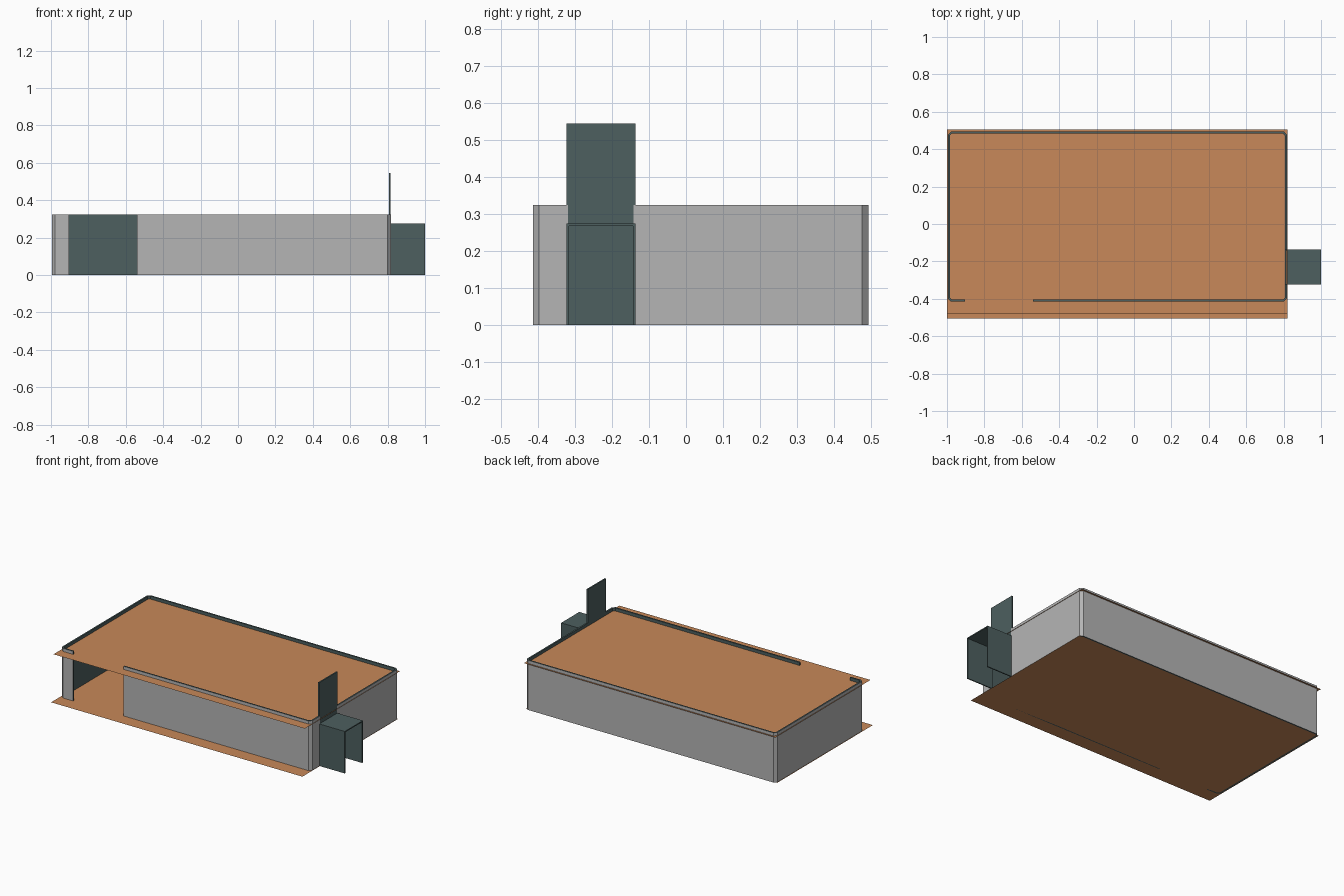
import bpy, bmesh
from mathutils import Vector

if "Cube" in bpy.data.objects:
    bpy.data.objects.remove(bpy.data.objects["Cube"])


def material(name, rgb):
    m = bpy.data.materials.new(name)
    m.diffuse_color = (*rgb, 1)
    m.use_nodes = True
    m.node_tree.nodes["Principled BSDF"].inputs["Base Color"].default_value = m.diffuse_color
    return m


ORANGE = material("orange", (0.58, 0.25, 0.10))
TEAL = material("dark_teal", (0.075, 0.115, 0.115))
GREY = material("grey", (0.46, 0.46, 0.46))


def finish(name, bm, *mats):
    mesh = bpy.data.meshes.new(name)
    bm.to_mesh(mesh)
    bm.free()
    for m in mats:
        mesh.materials.append(m)
    ob = bpy.data.objects.new(name, mesh)
    bpy.context.collection.objects.link(ob)
    return ob


def sheet(name, x0, x1, y0, y1, z, mat):
    bm = bmesh.new()
    bm.faces.new([bm.verts.new(p) for p in
                  ((x0, y0, z), (x1, y0, z), (x1, y1, z), (x0, y1, z))])
    finish(name, bm, mat)


def box(name, lo, hi, mat):
    bm = bmesh.new()
    bmesh.ops.create_cube(bm, size=1)
    lo, hi = Vector(lo), Vector(hi)
    bmesh.ops.scale(bm, vec=hi - lo, verts=bm.verts)
    bmesh.ops.translate(bm, vec=(lo + hi) / 2, verts=bm.verts)
    finish(name, bm, mat)


def wall(name, path, height, t):
    """Closed wall strip: grey outside, teal lining on the left of the path."""
    pts = [Vector(p) for p in path]
    dirs = [(b - a).normalized() for a, b in zip(pts, pts[1:])]
    norms = [Vector((-d.y, d.x)) for d in dirs]
    inner = []
    for i, p in enumerate(pts):
        n0, n1 = norms[max(i - 1, 0)], norms[min(i, len(norms) - 1)]
        m = (n0 + n1).normalized()
        inner.append(p + m * (t / m.dot(n0)))
    bm = bmesh.new()
    rings = [[bm.verts.new((q.x, q.y, z)) for q, z in
              ((o, 0), (o, height), (i, height), (i, 0))]
             for o, i in zip(pts, inner)]
    for a, b in zip(rings, rings[1:]):
        for k in range(4):
            j = (k + 1) % 4
            f = bm.faces.new((a[k], b[k], b[j], a[j]))
            f.material_index = 0 if k == 0 else 1
    for ring in (rings[0], rings[-1]):
        bm.faces.new(ring).material_index = 1
    bmesh.ops.recalc_face_normals(bm, faces=bm.faces)
    finish(name, bm, GREY, TEAL)


# Floor and roof sheets, slightly offset from each other in depth
sheet("floor", -1, 0.82, -0.505, 0.485, 0.0, ORANGE)
sheet("roof", -1, 0.82, -0.48, 0.505, 0.305, ORANGE)

# Chamfered perimeter wall, split by the front doorway and the side hatch
L, R, F, B, C = -0.995, 0.817, -0.415, 0.494, 0.017
wall("front_wall", [(-0.54, F), (R - C, F), (R, F + C), (R, -0.32)], 0.325, 0.01)
wall("main_wall", [(R, -0.142), (R, B - C), (R - C, B), (L + C, B), (L, B - C),
                   (L, F + C), (L + C, F), (-0.903, F)], 0.325, 0.01)

# Raised sliding hatch in the right wall
box("sliding_hatch", (0.807, -0.324, 0.27), (0.816, -0.137, 0.545), TEAL)

# Tunnel hood outside the hatch, open at the end and below
T = 0.007
box("tunnel_top", (0.815, -0.324, 0.275 - T), (1, -0.137, 0.275), TEAL)
for side, y in (("front", -0.324), ("back", -0.137 - T)):
    box("tunnel_side_" + side, (0.815, y, 0), (1, y + T, 0.275 - T), TEAL)
